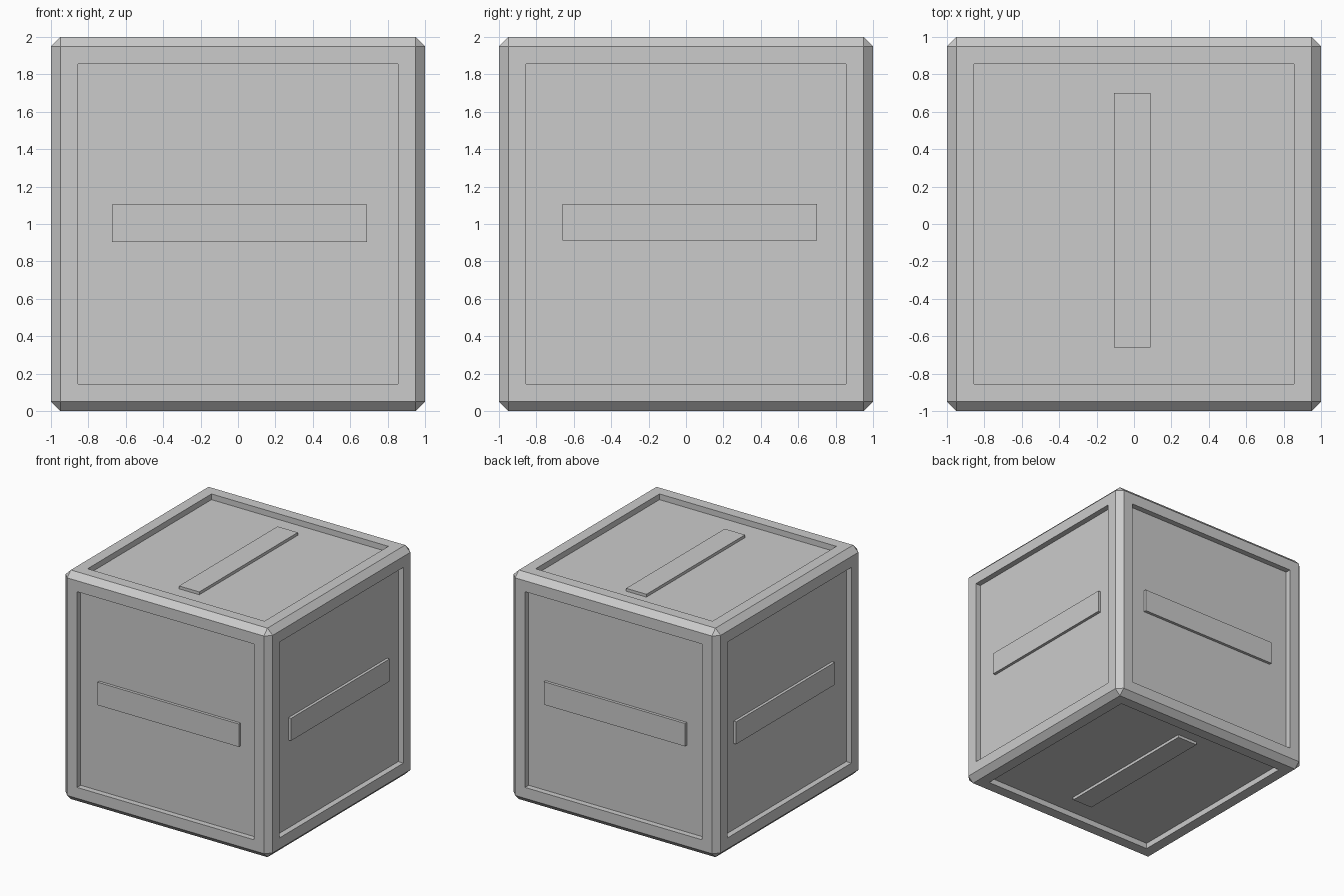
import bpy, bmesh
from mathutils import Vector

if "Cube" in bpy.data.objects:
    bpy.data.objects.remove(bpy.data.objects["Cube"])


def add_object(name, bm):
    mesh = bpy.data.meshes.new(name)
    bm.normal_update()
    bm.to_mesh(mesh)
    bm.free()
    obj = bpy.data.objects.new(name, mesh)
    bpy.context.collection.objects.link(obj)
    return obj


# Crate body: chamfered cube with a recessed panel on all six sides
bm = bmesh.new()
bmesh.ops.create_cube(bm, size=2)
bmesh.ops.translate(bm, verts=bm.verts, vec=(0, 0, 1))
bmesh.ops.bevel(bm, geom=bm.edges[:], offset=0.05, offset_type='OFFSET',
                segments=1, profile=0.5, affect='EDGES')
bm.normal_update()
sides = [f for f in bm.faces if f.calc_area() > 1]
bmesh.ops.inset_individual(bm, faces=sides, thickness=0.135)
bmesh.ops.inset_individual(bm, faces=sides, thickness=0.0, depth=-0.05)
add_object("crate_body", bm)


# Raised slats, one on each panel
def slat(name, low, high):
    low, high = Vector(low), Vector(high)
    bm = bmesh.new()
    bmesh.ops.create_cube(bm, size=1)
    bmesh.ops.scale(bm, verts=bm.verts, vec=high - low)
    bmesh.ops.translate(bm, verts=bm.verts, vec=(low + high) / 2)
    add_object(name, bm)


INNER, OUTER = 0.94, 0.975
slat("front_slat", (-0.673, -OUTER, 0.903), (0.69, -INNER, 1.103))
slat("back_slat", (-0.673, INNER, 0.903), (0.69, OUTER, 1.103))
slat("right_slat", (INNER, -0.66, 0.912), (OUTER, 0.70, 1.108))
slat("left_slat", (-OUTER, -0.66, 0.897), (-INNER, 0.70, 1.093))
slat("top_slat", (-0.108, -0.66, 1 + INNER), (0.088, 0.70, 1 + OUTER))
slat("bottom_slat", (-0.09, -0.66, 1 - OUTER), (0.106, 0.70, 1 - INNER))
